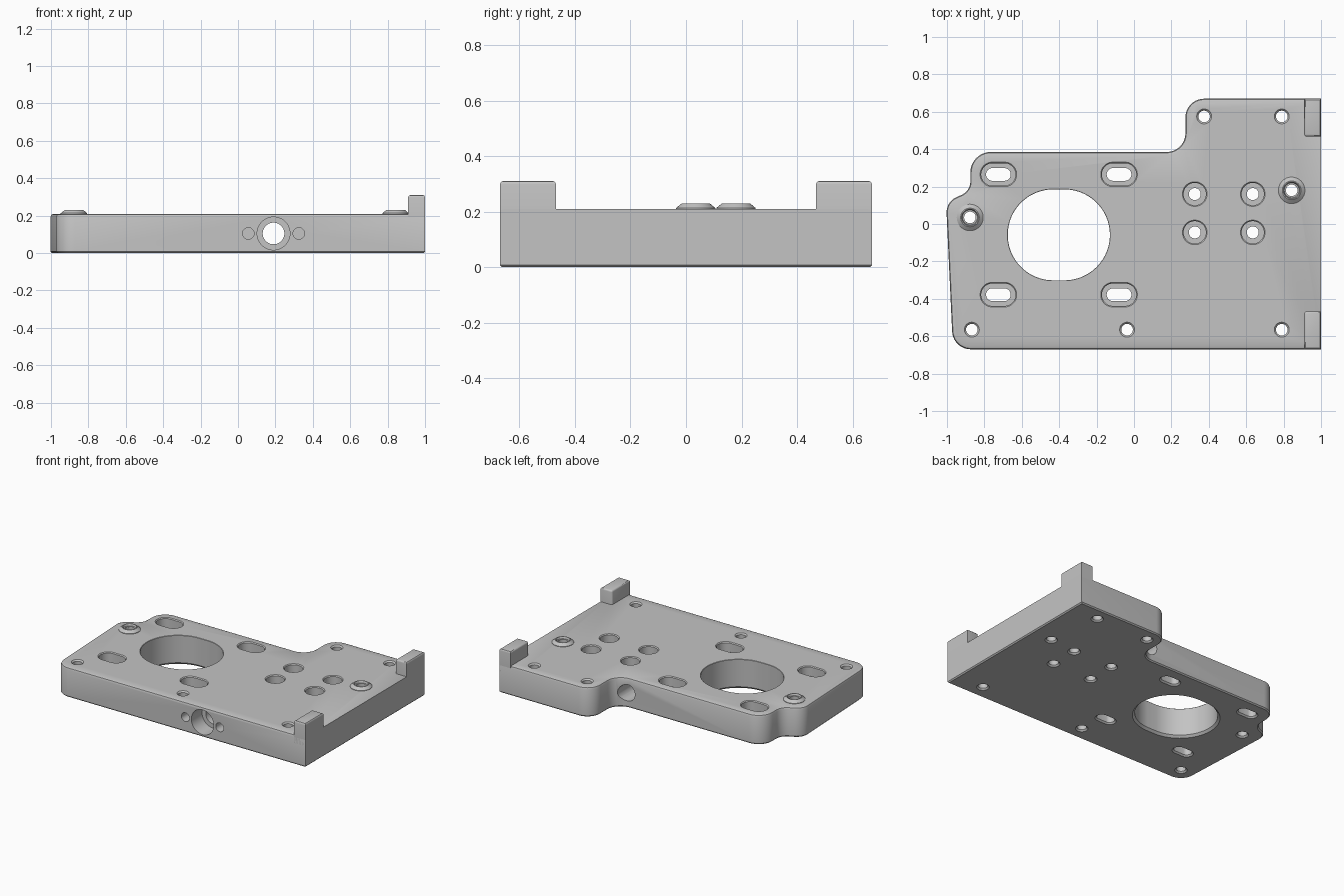
import bpy, bmesh, math
from mathutils import Vector, Matrix

cube = bpy.data.objects.get("Cube")
if cube:
    bpy.data.objects.remove(cube)

metal = bpy.data.materials.new("grey metal")
metal.use_nodes = True
colour = (0.55, 0.55, 0.55, 1)
metal.diffuse_color = colour
metal.node_tree.nodes["Principled BSDF"].inputs["Base Color"].default_value = colour

THICK = 0.21


def make_object(name, bm):
    bmesh.ops.recalc_face_normals(bm, faces=bm.faces)
    mesh = bpy.data.meshes.new(name)
    bm.to_mesh(mesh)
    bm.free()
    mesh.materials.append(metal)
    obj = bpy.data.objects.new(name, mesh)
    bpy.context.collection.objects.link(obj)
    return obj


def smooth(obj):
    bpy.ops.object.select_all(action='DESELECT')
    obj.select_set(True)
    bpy.context.view_layer.objects.active = obj
    bpy.ops.object.shade_smooth_by_angle(angle=math.radians(30))


def rounded_outline(corners, steps=10):
    """Replace each (x, y, radius) corner with a tangent arc."""
    points = []
    for i, (x, y, r) in enumerate(corners):
        p = Vector((x, y))
        if r == 0:
            points.append(p)
            continue
        a = (Vector(corners[i - 1][:2]) - p).normalized()
        b = (Vector(corners[(i + 1) % len(corners)][:2]) - p).normalized()
        half = a.angle(b) / 2
        centre = p + (a + b).normalized() * r / math.sin(half)
        start = p + a * r / math.tan(half) - centre
        end = p + b * r / math.tan(half) - centre
        sweep = math.atan2(start.x * end.y - start.y * end.x, start.dot(end))
        for k in range(steps + 1):
            points.append(centre + Matrix.Rotation(sweep * k / steps, 2) @ start)
    return points


def loft(bm, x, y, profile, half=0, segs=32, along_y=False):
    """Closed solid of stacked circles or slots from (radius, height) pairs."""
    rings = []
    for r, h in profile:
        ring = []
        for k in range(segs):
            t = 2 * math.pi * (k + 0.5) / segs
            u = x + r * math.cos(t) + math.copysign(half, math.cos(t))
            v = y + r * math.sin(t)
            ring.append(bm.verts.new((u, h, v) if along_y else (u, v, h)))
        rings.append(ring)
    for low, high in zip(rings, rings[1:]):
        for k in range(segs):
            n = (k + 1) % segs
            bm.faces.new((low[k], low[n], high[n], high[k]))
    bm.faces.new(rings[0][::-1])
    bm.faces.new(rings[-1])


# Plate: rounded outline, extruded, with eased rims
outline = rounded_outline([
    (1, -0.67, 0), (1, 0.67, 0), (0.275, 0.67, 0.1), (0.275, 0.385, 0.1),
    (-0.875, 0.385, 0.11), (-0.875, 0.175, 0.08), (-1.005, 0.12, 0.09),
    (-0.968, -0.67, 0.1)])
bm = bmesh.new()
base = bm.faces.new([bm.verts.new((p.x, p.y, 0)) for p in outline])
grown = bmesh.ops.extrude_face_region(bm, geom=[base], use_keep_orig=True)
bmesh.ops.translate(bm, vec=(0, 0, THICK),
                    verts=[g for g in grown["geom"] if isinstance(g, bmesh.types.BMVert)])
bmesh.ops.recalc_face_normals(bm, faces=bm.faces)
top_rim = [e for e in bm.edges if all(v.co.z > 0.1 for v in e.verts)
           and not all(v.co.x > 0.99 for v in e.verts)]
bmesh.ops.bevel(bm, geom=top_rim, offset=0.016, segments=2, profile=0.5, affect='EDGES')
bottom_rim = [e for e in bm.edges if all(v.co.z < 0.001 for v in e.verts)]
bmesh.ops.bevel(bm, geom=bottom_rim, offset=0.008, segments=1, affect='EDGES')
plate = make_object("base_plate", bm)

# Cutter holding every hole
cut = bmesh.new()
LOW, HIGH = -0.05, THICK + 0.05


def drill(r, rim, flare=0.01):
    return [(r + flare, LOW), (r + flare, 0), (r, flare), (r, THICK - rim),
            (r + rim, THICK), (r + rim, HIGH)]


def counterbore(r, wide, depth=0.07):
    floor = THICK - depth
    return [(r + 0.01, LOW), (r + 0.01, 0), (r, 0.01), (r, floor), (wide, floor),
            (wide, THICK - 0.006), (wide + 0.006, THICK), (wide + 0.006, HIGH)]


loft(cut, -0.402, -0.058, drill(0.243, 0.002, 0.015), half=0.03, segs=96)
for sx in (-0.725, -0.08):
    for sy in (0.265, -0.378):
        loft(cut, sx, sy, counterbore(0.034, 0.06), half=0.032)
for hx in (0.325, 0.635):
    for hy in (0.16, -0.045):
        loft(cut, hx, hy, counterbore(0.032, 0.06))
for hx, hy in ((-0.867, -0.565), (-0.037, -0.565), (0.79, -0.565),
               (0.375, 0.575), (0.79, 0.575)):
    loft(cut, hx, hy, drill(0.031, 0.009))
bosses = ((-0.877, 0.035), (0.843, 0.18))
for hx, hy in bosses:
    loft(cut, hx, hy, drill(0.031, 0.002))

# Horizontal bore and its two blind screw holes
loft(cut, 0.19, 0.105, [(0.088, -0.8), (0.088, -0.55), (0.058, -0.55), (0.058, 0.65)],
     along_y=True)
for hx in (0.055, 0.325):
    loft(cut, hx, 0.105, [(0.031, -0.8), (0.031, -0.5)], segs=24, along_y=True)

cutter = make_object("hole_cutter", cut)
cutter.hide_render = True
mod = plate.modifiers.new("holes", 'BOOLEAN')
mod.operation = 'DIFFERENCE'
mod.solver = 'EXACT'
mod.object = cutter
bpy.context.view_layer.objects.active = plate
bpy.ops.object.modifier_apply(modifier=mod.name)
bpy.data.objects.remove(cutter)
smooth(plate)

# Raised collars around two of the holes
collar = [(0.031, 0.19), (0.071, 0.19), (0.071, 0.213), (0.05, 0.23),
          (0.045, 0.23), (0.04, 0.217), (0.031, 0.217)]
for name, (x, y) in zip(("right_collar", "left_collar"), bosses):
    bm = bmesh.new()
    segs = 32
    rings = []
    for k in range(segs):
        t = 2 * math.pi * k / segs
        rings.append([bm.verts.new((x + r * math.cos(t), y + r * math.sin(t), z))
                      for r, z in collar])
    for k in range(segs):
        a, b = rings[k], rings[(k + 1) % segs]
        for j in range(len(collar)):
            n = (j + 1) % len(collar)
            bm.faces.new((a[j], b[j], b[n], a[n]))
    smooth(make_object(name, bm))

# Upright stop tabs at both ends of the left edge
for name, side in (("front_tab", -1), ("back_tab", 1)):
    bm = bmesh.new()
    bmesh.ops.create_cube(bm, size=1, matrix=Matrix.LocRotScale(
        Vector((0.955, side * 0.569, 0.23)), None, Vector((0.09, 0.202, 0.16))))
    soft = [e for e in bm.edges if all(v.co.z > 0.3 for v in e.verts)
            or all(v.co.x < 0.95 and abs(v.co.y) < 0.5 for v in e.verts)]
    bmesh.ops.bevel(bm, geom=soft, offset=0.012, segments=3, profile=0.5, affect='EDGES')
    smooth(make_object(name, bm))
